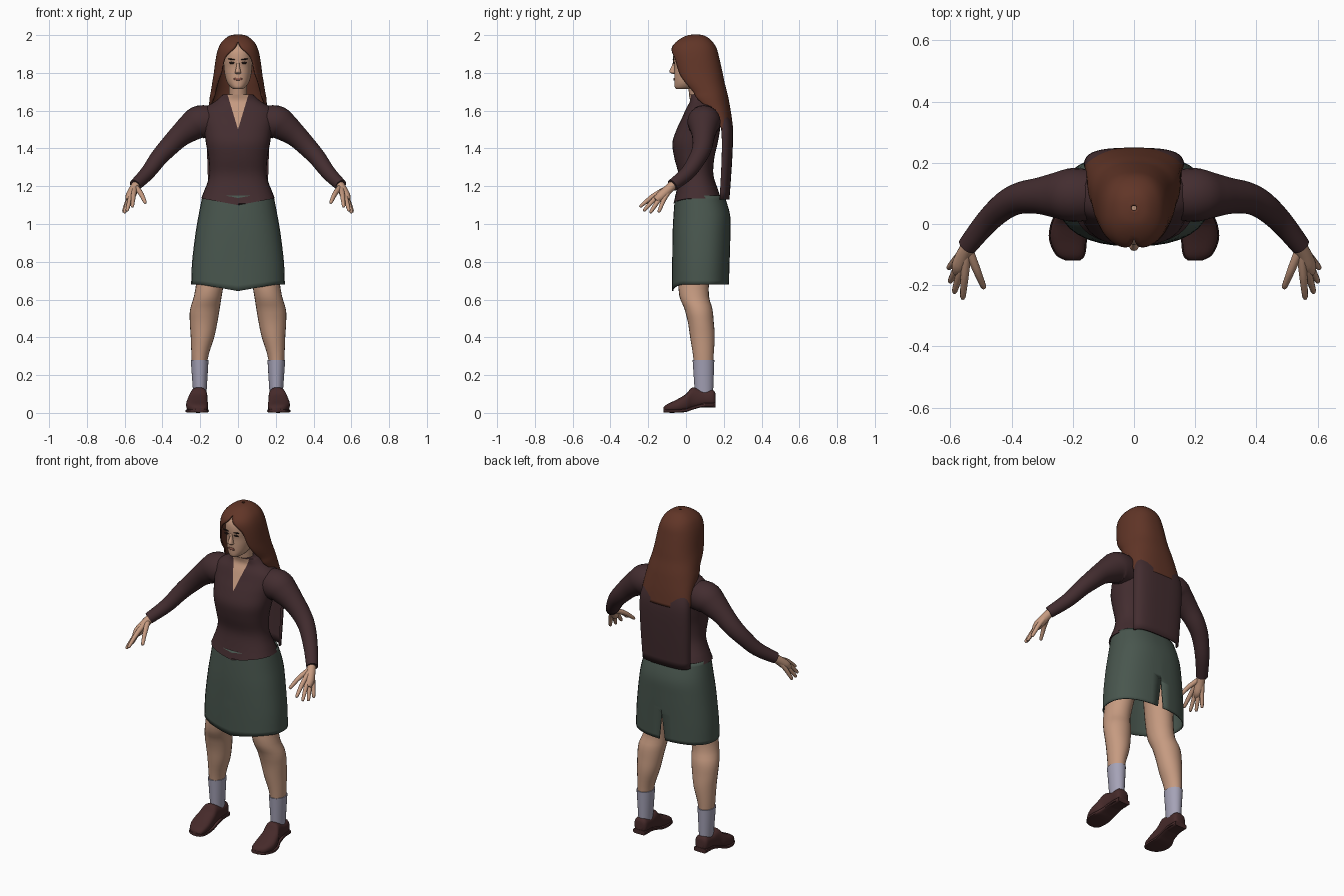
import bpy, bmesh, math
from mathutils import Vector

cube = bpy.data.objects.get("Cube")
if cube:
    bpy.data.objects.remove(cube)


def material(name, *srgb):
    mat = bpy.data.materials.new(name)
    mat.use_nodes = True
    colour = tuple((c / 100) ** 2.2 for c in srgb) + (1.0,)
    mat.diffuse_color = colour
    shader = next(n for n in mat.node_tree.nodes if n.type == 'BSDF_PRINCIPLED')
    shader.inputs["Base Color"].default_value = colour
    shader.inputs["Roughness"].default_value = 0.8
    return mat


skin = material("skin", 77, 60, 50)
hair = material("brown hair", 38, 22, 17)
dark = material("dark brown cloth", 27, 19, 20)
green = material("green cloth", 29, 34, 31)
grey = material("pale grey knit", 64, 63, 71)
leather = material("brown leather", 28, 18, 18)
ink = material("dark eye", 16, 12, 11)
lip = material("lip", 56, 36, 31)


def smooth_rows(rows, steps=4):
    """Run a smooth spline through rows of numbers."""
    out = []
    for i in range(len(rows) - 1):
        a, b, c, d = rows[max(i - 1, 0)], rows[i], rows[i + 1], rows[min(i + 2, len(rows) - 1)]
        for s in range(steps):
            t = s / steps
            out.append([q + t / 2 * (r - p + t * (2 * p - 5 * q + 4 * r - u + t * (3 * (q - r) + u - p)))
                        for p, q, r, u in zip(a, b, c, d)])
    return out + [list(rows[-1])]


def skin_rings(name, rings, mats, closed=True, caps=True, edit=None):
    """Join rings of points into a smooth shaded surface."""
    bm = bmesh.new()
    loops = [[bm.verts.new(p) for p in ring] for ring in rings]
    n = len(loops[0])
    for low, high in zip(loops, loops[1:]):
        for i in range(n if closed else n - 1):
            j = (i + 1) % n
            bm.faces.new((low[i], low[j], high[j], high[i]))
    if caps:
        bm.faces.new(loops[0])
        bm.faces.new(loops[-1])
    bmesh.ops.remove_doubles(bm, verts=bm.verts, dist=0.0002)
    if edit:
        edit(bm)
    bmesh.ops.recalc_face_normals(bm, faces=bm.faces)
    mesh = bpy.data.meshes.new(name)
    bm.to_mesh(mesh)
    bm.free()
    obj = bpy.data.objects.new(name, mesh)
    bpy.context.collection.objects.link(obj)
    for mat in mats:
        mesh.materials.append(mat)
    bpy.ops.object.select_all(action='DESELECT')
    obj.select_set(True)
    bpy.context.view_layer.objects.active = obj
    bpy.ops.object.shade_smooth_by_angle(angle=math.radians(50))
    return obj


def loft(name, rows, *mats, axis='z', side=1, power=0.85, n=32, **kw):
    """Rows: position on axis, centre x, half width, low edge, high edge, opening in degrees."""
    def curve(v):
        return math.copysign(abs(v) ** power, v)
    closed = kw.get("closed", True)
    rings = []
    for row in smooth_rows(rows):
        t, cx, w, lo, hi = row[:5]
        start = 0 if closed else math.radians(max(row[5], 0))
        ring = []
        for i in range(n):
            a = start + (2 * math.pi - 2 * start) * i / (n if closed else n - 1)
            x = side * (cx + w * curve(math.sin(a)))
            v = (lo + hi) / 2 - (hi - lo) / 2 * curve(math.cos(a))
            ring.append((x, v, t) if axis == 'z' else (x, t, v))
        rings.append(ring)
    return skin_rings(name, rings, mats, **kw)


def tube(name, path, mat, side=1, n=16, steps=4):
    """Round tube through x, y, z, radius points."""
    pts = smooth_rows(path, steps)
    rings = []
    for i, p in enumerate(pts):
        way = Vector(pts[min(i + 1, len(pts) - 1)][:3]) - Vector(pts[max(i - 1, 0)][:3])
        turn = way.to_track_quat('Z', 'Y')
        ring = []
        for k in range(n):
            a = 2 * math.pi * k / n
            q = Vector(p[:3]) + turn @ Vector((math.cos(a), math.sin(a), 0)) * p[3]
            ring.append((q.x * side, q.y, q.z))
        rings.append(ring)
    return skin_rings(name, rings, [mat])


def solidify(obj, thickness):
    mod = obj.modifiers.new("thickness", 'SOLIDIFY')
    mod.thickness = thickness
    mod.offset = 0


def cut_wedge(bm, z0, slope, facing):
    """Cut a V with its tip at z0 and return the faces inside it."""
    for s in (1, -1):
        geom = bm.verts[:] + bm.edges[:] + bm.faces[:]
        bmesh.ops.bisect_plane(bm, geom=geom, plane_co=(0, 0, z0), plane_no=(s, 0, -slope))
    found = []
    for f in bm.faces:
        c = f.calc_center_median()
        if c.y * facing > 0.05 * facing and abs(c.x) < slope * (c.z - z0):
            found.append(f)
    return found


# Blouse with open neck and a hem that dips at the centre
def edit_blouse(bm):
    for v in bm.verts:
        v.co.z += 0.035 * min(abs(v.co.x) / 0.19, 1) * max(0, 1.2 - v.co.z) * 10
    for f in cut_wedge(bm, 1.5, 0.3, -1):
        f.material_index = 1


loft("blouse", [(1.1, 0, .195, -.068, .195), (1.18, 0, .175, -.05, .17), (1.26, 0, .152, -.04, .145),
                (1.35, 0, .156, -.062, .15), (1.43, 0, .17, -.072, .168), (1.5, 0, .18, -.05, .18),
                (1.56, 0, .192, -.022, .185), (1.61, 0, .18, .0, .182), (1.65, 0, .12, .02, .16),
                (1.685, 0, .08, .015, .135)], dark, skin, edit=edit_blouse)


# Skirt with pointed front hem and rear slit
def edit_skirt(bm):
    for v in bm.verts:
        if v.co.y < 0 and v.co.z < 0.75:
            v.co.z -= 0.5 * (0.75 - v.co.z) * max(0, 1 - abs(v.co.x) / 0.2)
    bmesh.ops.delete(bm, geom=cut_wedge(bm, 0.84, -0.12, 1), context='FACES')


skirt = loft("skirt", [(.68, 0, .245, -.07, .225), (.8, 0, .24, -.07, .228), (.95, 0, .222, -.068, .232),
                       (1.05, 0, .205, -.063, .23), (1.15, 0, .185, -.055, .2)], green,
             caps=False, edit=edit_skirt)
solidify(skirt, 0.006)

# Neck, head and nose
tube("neck", [(0, .08, 1.58, .052), (0, .065, 1.68, .047), (0, .05, 1.78, .048)], skin)
loft("head", [(1.715, 0, .025, -.052, .02), (1.725, 0, .04, -.06, .06), (1.75, 0, .058, -.062, .1),
              (1.79, 0, .07, -.062, .13), (1.83, 0, .075, -.062, .145), (1.87, 0, .077, -.068, .15),
              (1.92, 0, .075, -.062, .14), (1.96, 0, .055, -.03, .11)], skin, power=0.9)
loft("nose", [(1.795, 0, .01, -.07, -.05), (1.8, 0, .017, -.082, -.05), (1.81, 0, .014, -.088, -.05),
              (1.84, 0, .008, -.074, -.05), (1.865, 0, .007, -.067, -.055)], skin, n=12)


# Painted face details as thin ovals
def oval(name, x, y, z, mat, w, h, tilt=0):
    bpy.ops.mesh.primitive_uv_sphere_add(segments=16, ring_count=8, location=(x, y, z), rotation=(0, tilt, 0))
    obj = bpy.context.object
    obj.name = name
    obj.scale = (w, 0.0045, h)
    obj.data.materials.append(mat)
    bpy.ops.object.shade_smooth()


oval("mouth", 0, -.063, 1.767, lip, .024, .007)

# Long hair: crown open around the face, then a darker length down the back
crown = loft("hair", [(2.0, 0, .008, .045, .06, 0), (1.992, 0, .045, .0, .1, 0), (1.965, 0, .08, -.045, .135, 0),
                      (1.93, 0, .1, -.073, .158, 8), (1.88, 0, .113, -.075, .172, 33),
                      (1.8, 0, .124, -.062, .19, 42), (1.75, 0, .132, -.04, .2, 50),
                      (1.7, 0, .14, .0, .213, 55), (1.66, 0, .147, .02, .222, 60),
                      (1.58, 0, .152, .09, .236, 85), (1.5, 0, .158, .13, .246, 90)],
             hair, closed=False, caps=False, n=40)
solidify(crown, 0.008)
length = loft("hair_length", [(1.58, 0, .14, .11, .225, 92), (1.5, 0, .157, .13, .243, 90),
                              (1.35, 0, .158, .125, .24, 92), (1.13, 0, .15, .12, .225, 92)],
              dark, closed=False, caps=False, n=40, power=0.65)
solidify(length, 0.01)

LEG = [(.95, .11, .085, -.02, .16), (.66, .152, .073, -.04, .12), (.55, .175, .078, -.008, .14),
       (.48, .182, .073, .01, .147), (.4, .188, .062, .022, .152), (.28, .203, .042, .04, .145),
       (.1, .202, .03, .052, .138)]
SHOE = [(-.118, .2, .02, .006, .03), (-.1, .208, .044, .004, .046), (-.05, .216, .058, .004, .07),
        (0, .215, .054, .008, .1), (.035, .208, .046, .02, .135), (.09, .204, .042, .034, .12),
        (.14, .203, .04, .036, .122), (.155, .203, .028, .04, .105)]
SLEEVE = [(.12, .095, 1.54, .08), (.2, .095, 1.54, .088), (.25, .094, 1.512, .076), (.31, .092, 1.465, .06),
          (.37, .085, 1.405, .052), (.42, .062, 1.35, .046), (.48, .008, 1.27, .039), (.545, -.072, 1.205, .032)]
TIPS = {"thumb": (.49, -.21, 1.11), "index_finger": (.56, -.245, 1.09), "middle_finger": (.588, -.225, 1.068),
        "ring_finger": (.602, -.19, 1.058), "little_finger": (.607, -.145, 1.062)}

for label, s in (("left", 1), ("right", -1)):
    # Eyes and brows
    oval(label + "_eye", s * .033, -.064, 1.853, ink, .014, .006)
    oval(label + "_brow", s * .035, -.066, 1.872, ink, .019, .0035, s * -.12)
    # Leg, sock and shoe
    loft(label + "_leg", LEG, skin, side=s, power=1, n=24)
    sock = [(z, x, w + .005, lo - .005, hi + .005) for z, x, w, lo, hi in LEG[-2:]]
    loft(label + "_sock", sock, grey, side=s, power=1, n=24)
    loft(label + "_shoe", SHOE, leather, axis='y', side=s, power=0.75, n=24)
    sole = [(y * 1.01, x, w + .004, lo - .003, lo + .015) for y, x, w, lo, hi in SHOE]
    loft(label + "_sole", sole, leather, axis='y', side=s, power=0.5, n=16)
    heel = [(y, .203, .04, .028, .055) for y in (.08, .12, .157)]
    loft(label + "_heel", heel, leather, axis='y', side=s, power=0.4, n=16)
    # Sleeve, palm and fingers fanning out from the wrist
    tube(label + "_sleeve", SLEEVE, dark, side=s, n=24)
    wrist = Vector((.545, -.075, 1.2))
    tube(label + "_palm", [(.53, -.055, 1.22, .024), (.553, -.095, 1.182, .025), (.57, -.135, 1.145, .026),
                           (.58, -.16, 1.125, .014)], skin, side=s)
    for finger, tip in TIPS.items():
        tip = Vector(tip)
        path = []
        for t, r in ((0, .016), (.5, .0135), (.75, .0115), (.96, .009), (1, .004)):
            spot = wrist.lerp(tip, t) + Vector((0, 0, .012 * math.sin(t * math.pi)))
            path.append((*spot, r))
        tube(label + "_" + finger, path, skin, side=s, n=10, steps=2)
